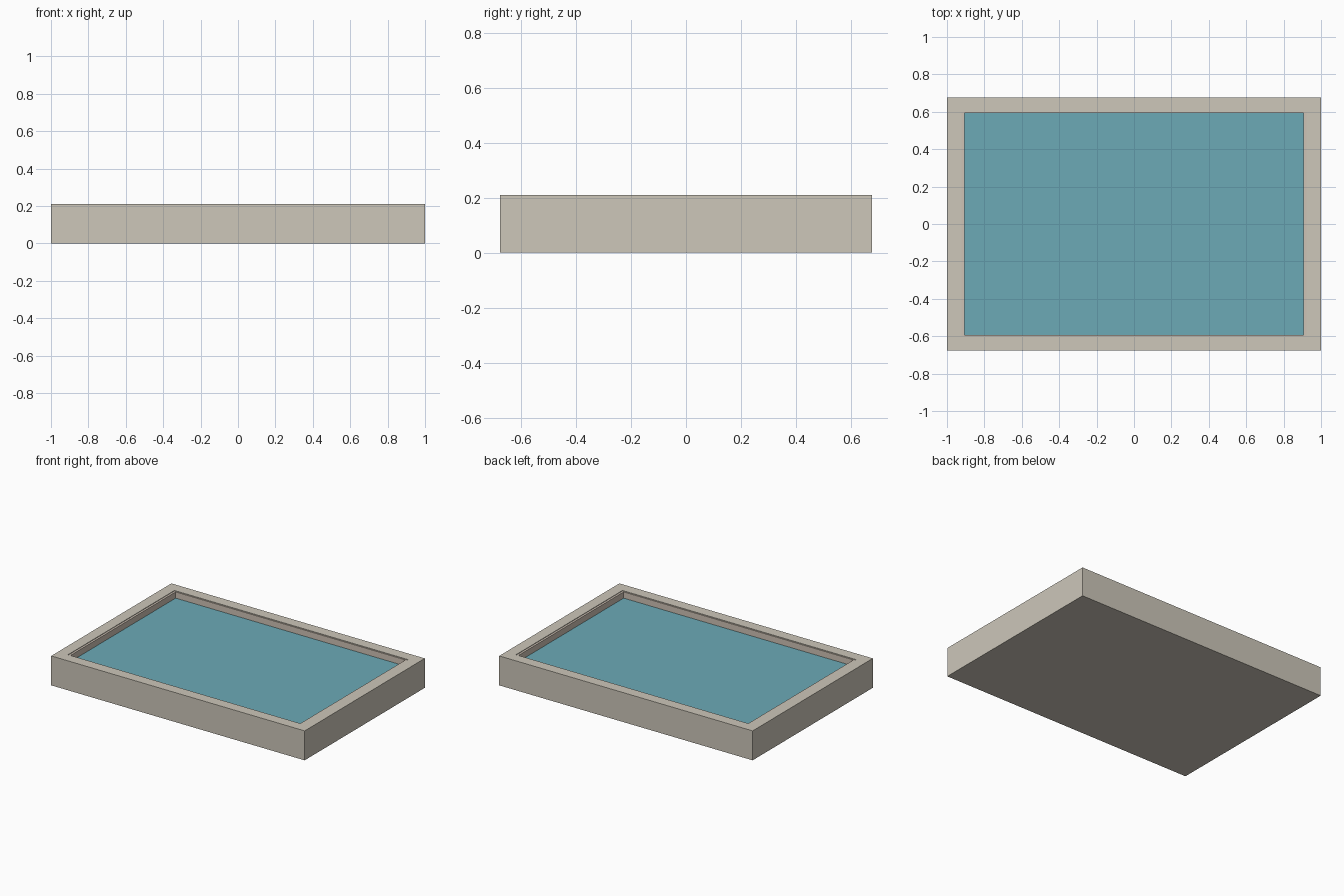
import bpy
import bmesh

cube = bpy.data.objects.get("Cube")
if cube:
    bpy.data.objects.remove(cube, do_unlink=True)


def make_material(name, colour):
    mat = bpy.data.materials.new(name)
    mat.use_nodes = True
    mat.diffuse_color = (*colour, 1)
    mat.node_tree.nodes["Principled BSDF"].inputs["Base Color"].default_value = (*colour, 1)
    return mat


stone = make_material("pale stone", (0.61, 0.57, 0.49))
lining = make_material("warm lining", (0.62, 0.54, 0.46))
water = make_material("pool water", (0.15, 0.40, 0.47))


def finish(name, bm, mat):
    bmesh.ops.recalc_face_normals(bm, faces=bm.faces)
    mesh = bpy.data.meshes.new(name)
    bm.to_mesh(mesh)
    bm.free()
    mesh.materials.append(mat)
    obj = bpy.data.objects.new(name, mesh)
    bpy.context.collection.objects.link(obj)
    return obj


def rectangle(bm, hx, hy, z):
    return [bm.verts.new((sx * hx, sy * hy, z))
            for sx, sy in ((-1, -1), (1, -1), (1, 1), (-1, 1))]


def skin(name, levels, mat, closed=False):
    """Join nested rectangles (half x, half y, z) into one surface."""
    bm = bmesh.new()
    loops = [rectangle(bm, *level) for level in levels]
    pairs = list(zip(loops, loops[1:]))
    if closed:
        pairs.append((loops[-1], loops[0]))
    else:
        bm.faces.new(loops[0])
        bm.faces.new(loops[-1])
    for a, b in pairs:
        for i in range(4):
            j = (i + 1) % 4
            bm.faces.new((a[i], a[j], b[j], b[i]))
    return finish(name, bm, mat)


HX, HY, TOP = 1.0, 0.677, 0.21      # outer wall
IX, IY, FLOOR = 0.922, 0.6, 0.04    # opening in the rim
WX, WY, SURFACE = 0.907, 0.593, 0.162

# Basin: outer walls, flat rim, inner walls and floor
skin("basin", [(HX, HY, 0), (HX, HY, TOP), (IX, IY, TOP), (IX, IY, FLOOR)], stone)

# Thin lining around the inside, just below the rim
LIP = TOP - 0.004
skin("lining", [(IX, IY, FLOOR), (IX, IY, LIP), (WX, WY, LIP), (WX, WY, FLOOR)],
     lining, closed=True)

# Water filling the basin
skin("water", [(WX, WY, FLOOR), (WX, WY, SURFACE)], water)
